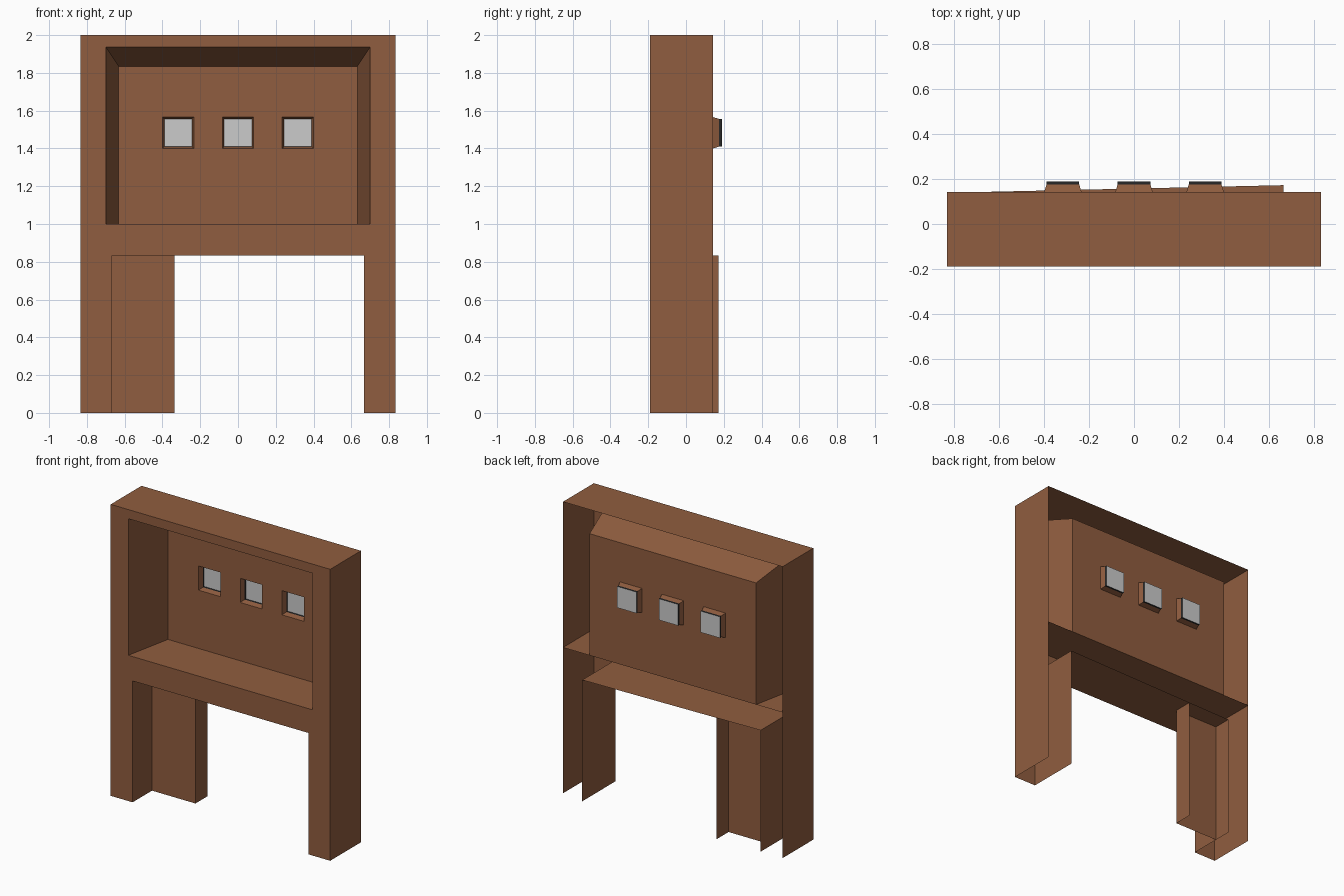
import bpy, bmesh

if "Cube" in bpy.data.objects:
    bpy.data.objects.remove(bpy.data.objects["Cube"])

W, F, B = 0.833, -0.19, 0.143      # half width, front y, back y
DOOR, LINTEL = 0.667, 0.833        # doorway half width and height
B2 = 0.173                         # back y at the skewed end of the lintel


def material(name, rgb):
    m = bpy.data.materials.new(name)
    m.diffuse_color = (*rgb, 1)
    m.use_nodes = True
    m.node_tree.nodes["Principled BSDF"].inputs["Base Color"].default_value = m.diffuse_color
    return m


brown = material("brown", (0.28, 0.11, 0.05))
black = material("black", (0.02, 0.02, 0.02))


def make(name, faces, mat=None):
    """Object from a list of faces, each a list of points; shared points merge."""
    bm = bmesh.new()
    for f in faces:
        bm.faces.new([bm.verts.new(p) for p in f])
    bmesh.ops.remove_doubles(bm, verts=bm.verts, dist=1e-5)
    bmesh.ops.dissolve_limit(bm, angle_limit=0.01, verts=bm.verts, edges=bm.edges)
    me = bpy.data.meshes.new(name)
    bm.to_mesh(me)
    bm.free()
    if mat:
        me.materials.append(mat)
    ob = bpy.data.objects.new(name, me)
    bpy.context.collection.objects.link(ob)
    return ob


def upright(xs, zs, y, holes=()):
    """Front-facing sheet split along xs and zs, leaving out (x0, x1, z0, z1) holes."""
    faces = []
    for x0, x1 in zip(xs, xs[1:]):
        for z0, z1 in zip(zs, zs[1:]):
            cx, cz = (x0 + x1) / 2, (z0 + z1) / 2
            if not any(a < cx < b and c < cz < d for a, b, c, d in holes):
                faces.append([(x0, y, z0), (x1, y, z0), (x1, y, z1), (x0, y, z1)])
    return faces


def rect(x, z, hx, hz, y):
    return [(x - hx, y, z - hz), (x + hx, y, z - hz), (x + hx, y, z + hz), (x - hx, y, z + hz)]


def loft(a, b):
    """Four walls joining two rectangles, seen from inside."""
    return [[a[i], a[(i + 1) % 4], b[(i + 1) % 4], b[i]] for i in range(4)]


def side(x, y0, y1, z0, z1):
    return [(x, y0, z0), (x, y1, z0), (x, y1, z1), (x, y0, z1)]


# Front frame with display opening and doorway
make("front_frame", upright(
    [-W, -0.70, -DOOR, DOOR, 0.70, W], [0, LINTEL, 1.0, 1.937, 2.0], F,
    [(-0.70, 0.70, 1.0, 1.937), (-DOOR, DOOR, 0, LINTEL)]), brown)

# Outer sides and top
make("outer_shell", [
    side(W, F, B, 0, 2), side(-W, F, B, 0, 2)[::-1],
    [(-W, F, 2), (W, F, 2), (W, B, 2), (-W, B, 2)]], brown)

# Counter shelf across the full width
make("shelf", [[(-W, F, 1), (W, F, 1), (W, B, 1), (-W, B, 1)]], brown)

# Tapered alcove sides and ceiling
fo = [(-0.70, F, 1), (0.70, F, 1), (0.70, F, 1.937), (-0.70, F, 1.937)]
bo = [(-0.632, B, 1), (0.632, B, 1), (0.632, B, 1.835), (-0.632, B, 1.835)]
make("alcove_walls", loft(fo, bo)[1:], brown)

# Alcove back with three window holes
centres, zc, h, hi = (-0.317, 0, 0.317), 1.483, 0.083, 0.073
xs = [-0.632] + [c + s * h for c in centres for s in (-1, 1)] + [0.632]
make("alcove_back", upright(
    xs, [1.0, zc - h, zc + h, 1.835], B,
    [(c - h, c + h, zc - h, zc + h) for c in centres]), brown)

# Windows: tapered surround, dark rim, grey pane
for i, c in enumerate(centres, 1):
    outer, inner, end = rect(c, zc, h, h, B), rect(c, zc, hi, hi, 0.176), rect(c, zc, hi, hi, 0.19)
    make(f"window_surround_{i}", loft(outer, inner), brown)
    make(f"window_rim_{i}", loft(inner, end), black)
    make(f"window_pane_{i}", [end])

# Doorway lining, slightly deeper at the right end
make("doorway_lining", [
    side(-DOOR, F, B, 0, LINTEL), side(DOOR, F, B2, 0, LINTEL)[::-1],
    [(-DOOR, F, LINTEL), (-DOOR, B, LINTEL), (DOOR, B2, LINTEL), (DOOR, F, LINTEL)]], brown)

# Half-closed door panel with its return
make("door_panel", [
    [(-DOOR, 0.02, 0), (-0.337, 0.02, 0), (-0.337, 0.02, LINTEL), (-DOOR, 0.02, LINTEL)],
    side(-0.337, 0.02, 0.15, 0, LINTEL)], brown)
